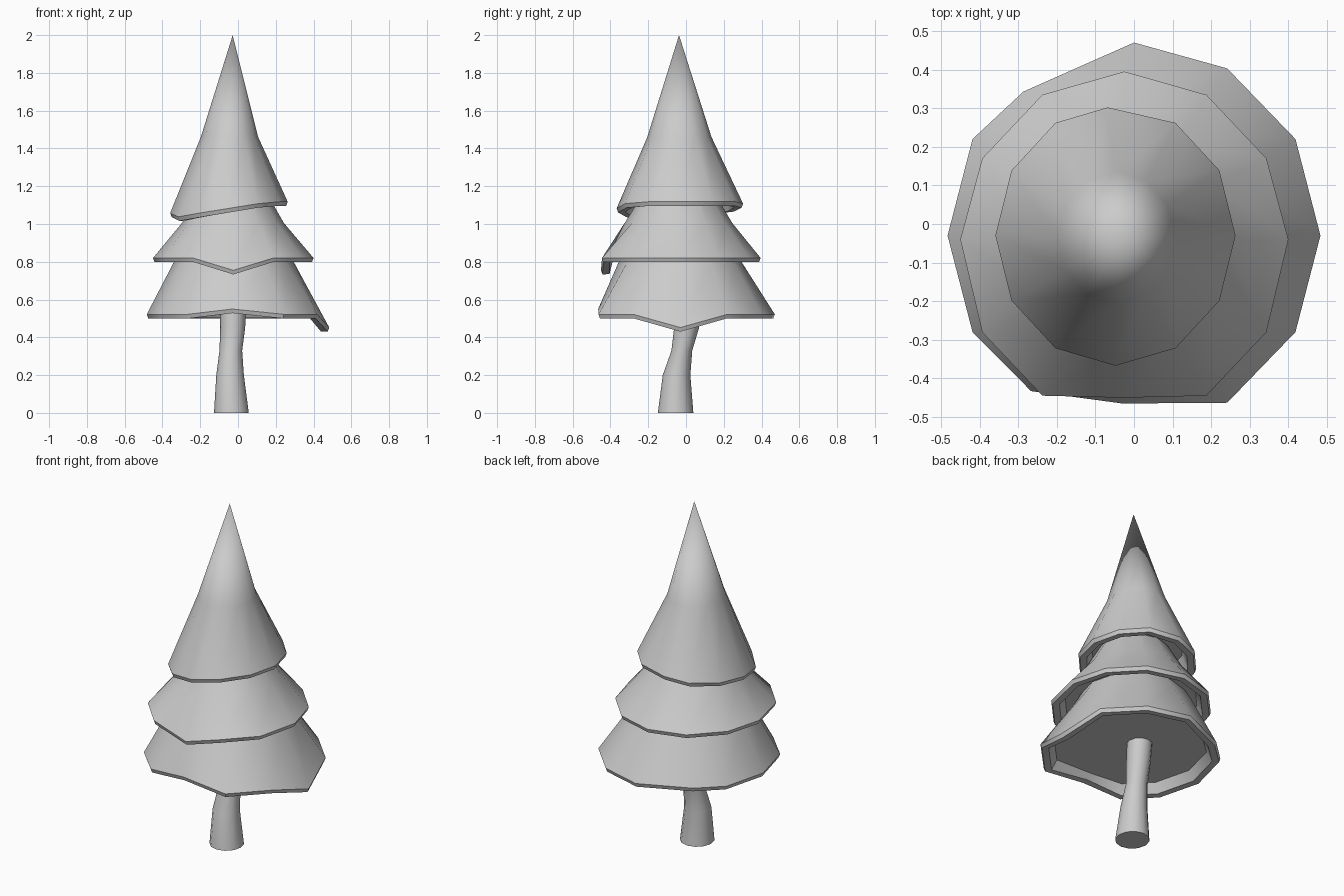
import bpy, bmesh
from math import cos, sin, pi, radians

if "Cube" in bpy.data.objects:
    bpy.data.objects.remove(bpy.data.objects["Cube"])

N = 12


def ring(cx, cy, rx, ry, z, moves=None):
    """Ring of N points; moves nudges single points by (dx, dy, dz)."""
    pts = []
    for i in range(N):
        dx, dy, dz = (moves or {}).get(i, (0, 0, 0))
        a = 2 * pi * i / N
        pts.append((cx + rx * cos(a) + dx, cy + ry * sin(a) + dy, z + dz))
    return pts


def inset(pts, c, d, dz):
    """Shrink a ring towards its centre by distance d and shift it in z."""
    out = []
    for x, y, z in pts:
        vx, vy = x - c[0], y - c[1]
        k = 1 - d / (vx * vx + vy * vy) ** 0.5
        out.append((c[0] + vx * k, c[1] + vy * k, z + dz))
    return out


def loft(name, rings, tip=None):
    """Skin a stack of rings, closing both ends (the last one with a tip if given)."""
    bm = bmesh.new()
    loops = [[bm.verts.new(p) for p in r] for r in rings]
    for a, b in zip(loops, loops[1:]):
        for i in range(N):
            j = (i + 1) % N
            bm.faces.new((a[i], a[j], b[j], b[i]))
    bm.faces.new(loops[0][::-1])
    if tip:
        t = bm.verts.new(tip)
        for i in range(N):
            bm.faces.new((loops[-1][i], loops[-1][(i + 1) % N], t))
    else:
        bm.faces.new(loops[-1])
    bmesh.ops.recalc_face_normals(bm, faces=bm.faces)
    me = bpy.data.meshes.new(name)
    bm.to_mesh(me)
    bm.free()
    ob = bpy.data.objects.new(name, me)
    bpy.context.collection.objects.link(ob)
    bpy.ops.object.select_all(action='DESELECT')
    ob.select_set(True)
    bpy.context.view_layer.objects.active = ob
    bpy.ops.object.shade_smooth_by_angle(angle=radians(38))
    return ob


def tier(name, base, moves, upper, tip=None):
    """Skirt of branches: recessed underside, thick lip, sloping outside."""
    c = base[:2]
    rim = ring(*base, moves)
    cap = [(x, y, base[4] + 0.035) for x, y, z in inset(rim, c, 0.075, 0)]
    rings = [cap, inset(rim, c, 0.045, -0.02), inset(rim, c, 0.008, -0.022), rim]
    loft(name, rings + [ring(*u) for u in upper], tip)


# Lower branches, one point drooping on the right and one lifted in front
tier("lower_branches", (0, -0.03, 0.483, 0.50, 0.522),
     {0: (0, 0, -0.07), 4: (-0.045, -0.06, 0), 8: (-0.025, 0.03, 0),
      9: (-0.03, 0.065, 0.028)},
     [(-0.022, -0.03, 0.322, 0.33, 0.79), (-0.025, -0.035, 0.22, 0.22, 0.98)])

# Middle branches, front point drooping
tier("middle_branches", (-0.025, -0.055, 0.425, 0.45, 0.82),
     {0: (0, 0.015, 0), 6: (0, 0.015, 0), 9: (0, 0.055, -0.065)},
     [(-0.027, -0.04, 0.27, 0.285, 1.005), (-0.03, -0.035, 0.11, 0.11, 1.29)])

# Top branches, rim sagging to the left, ending in a point
sag = {4: -0.03, 5: -0.045, 6: -0.06, 7: -0.08, 8: -0.06, 9: -0.035, 10: -0.01}
moves = {i: (0, 0, d) for i, d in sag.items()}
moves[3] = (-0.02, -0.005, -0.01)
tier("top_branches", (-0.048, -0.03, 0.311, 0.337, 1.118), moves,
     [(-0.045, -0.035, 0.152, 0.17, 1.46)], (-0.028, -0.037, 2.0))

# Crooked trunk
loft("trunk", [ring(-0.035, -0.055, 0.092, 0.094, 0),
               ring(-0.042, -0.05, 0.073, 0.073, 0.2),
               ring(-0.038, -0.022, 0.06, 0.055, 0.33),
               ring(-0.028, 0.003, 0.066, 0.066, 0.45),
               ring(-0.026, 0.02, 0.07, 0.07, 0.6)])
